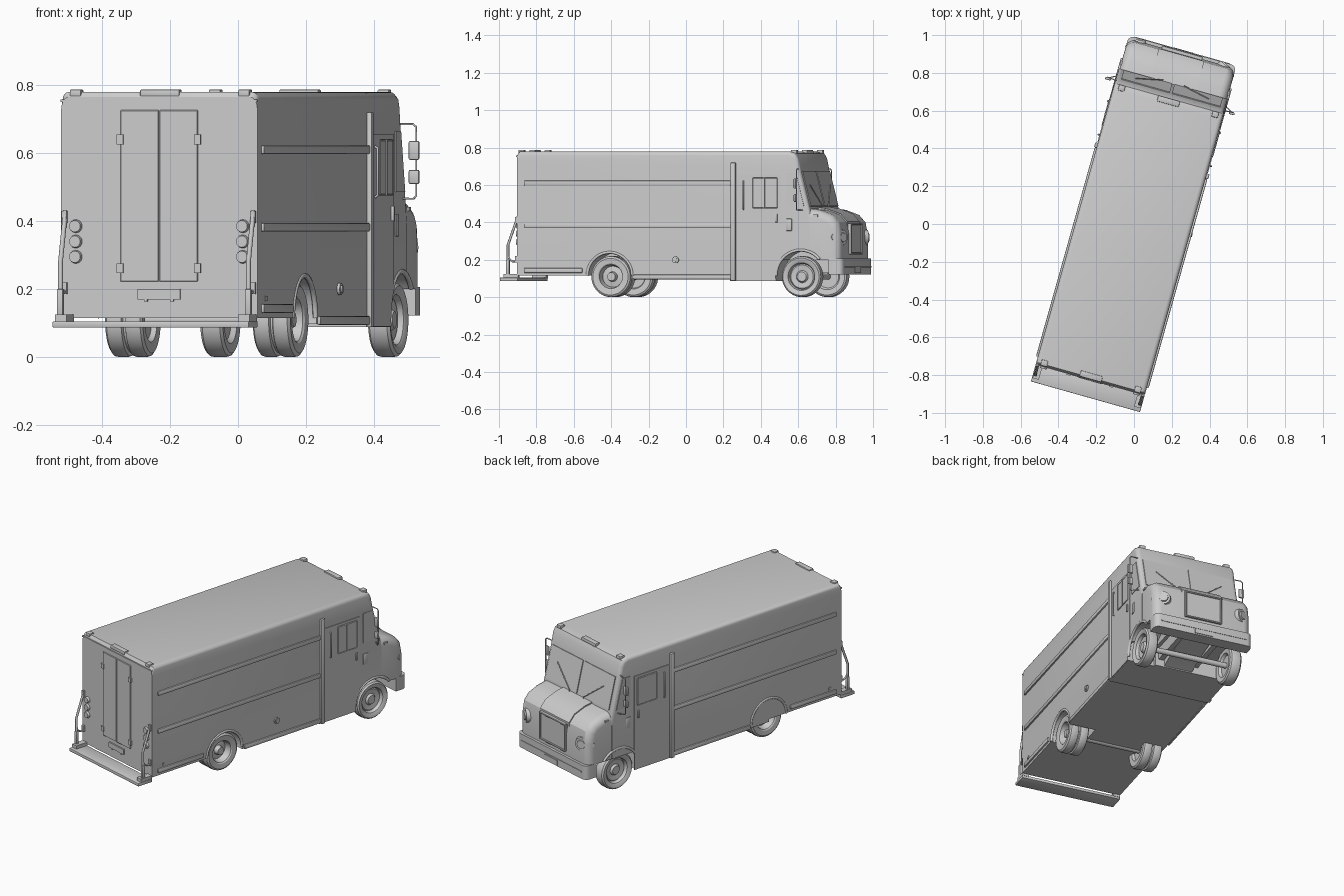
import bpy, bmesh, math
from mathutils import Matrix, Vector

if "Cube" in bpy.data.objects:
    bpy.data.objects.remove(bpy.data.objects["Cube"])

YAW = Matrix.Rotation(math.radians(-15.7), 4, 'Z')   # van stands at an angle to the axes
col = bpy.context.collection


def finish(bm, name, mir=False):
    if mir:   # copy to the other side of the van
        d = bmesh.ops.duplicate(bm, geom=bm.verts[:] + bm.edges[:] + bm.faces[:])['geom']
        for v in d:
            if isinstance(v, bmesh.types.BMVert):
                v.co.x *= -1
    bmesh.ops.recalc_face_normals(bm, faces=bm.faces)
    me = bpy.data.meshes.new(name)
    bm.to_mesh(me)
    bm.free()
    ob = bpy.data.objects.new(name, me)
    col.objects.link(ob)
    return ob


def prism(name, pts, x0, x1, pick=None, w=0.0, mir=False, seg=4):
    """(y, z) side profile extruded across the van; edges chosen by pick are rounded"""
    bm = bmesh.new()
    f = bm.faces.new([bm.verts.new((x0, y, z)) for y, z in pts])
    e = bmesh.ops.extrude_face_region(bm, geom=[f])['geom']
    for v in e:
        if isinstance(v, bmesh.types.BMVert):
            v.co.x = x1
    bmesh.ops.recalc_face_normals(bm, faces=bm.faces)
    if pick:
        es = [d for d in bm.edges if pick(d.verts[0].co, d.verts[1].co)]
        bmesh.ops.bevel(bm, geom=es, offset=w, segments=seg, profile=0.5, affect='EDGES')
    return finish(bm, name, mir)


def box(name, x0, x1, y0, y1, z0, z1, mir=False, w=0.0, pick=lambda a, b: True, seg=2):
    return prism(name, [(y0, z0), (y1, z0), (y1, z1), (y0, z1)], x0, x1,
                 pick if w else None, w, mir, seg)


def cyl(name, p, axis, r, depth, mir=False, r2=None, seg=24):
    bm = bmesh.new()
    m = Matrix.Translation(p) @ Vector(axis).to_track_quat('Z', 'Y').to_matrix().to_4x4()
    bmesh.ops.create_cone(bm, cap_ends=True, segments=seg, radius1=r,
                          radius2=r if r2 is None else r2, depth=depth, matrix=m)
    return finish(bm, name, mir)


def lathe(name, prof, y, z):
    """(radius, x) profile spun about a crosswise axle"""
    bm = bmesh.new()
    vs = [bm.verts.new((x, y, z + r)) for r, x in prof]
    es = [bm.edges.new(p) for p in zip(vs, vs[1:])]
    bmesh.ops.spin(bm, geom=vs + es, cent=(0, y, z), axis=(1, 0, 0),
                   angle=math.tau, steps=40, use_merge=True)
    bmesh.ops.remove_doubles(bm, verts=bm.verts, dist=1e-5)
    return finish(bm, name, True)


def tube(name, pts, r, mir=True):
    for s in ((1, -1) if mir else (1,)):
        cu = bpy.data.curves.new(name, 'CURVE')
        cu.dimensions, cu.bevel_depth, cu.bevel_resolution = '3D', r, 2
        cu.use_fill_caps = True
        sp = cu.splines.new('POLY')
        sp.points.add(len(pts) - 1)
        for q, (x, y, z) in zip(sp.points, pts):
            q.co = (s * x, y, z, 1)
        col.objects.link(bpy.data.objects.new(name, cu))


def cut(ob, cutter):
    m = ob.modifiers.new('cut', 'BOOLEAN')
    m.operation, m.solver, m.object = 'DIFFERENCE', 'EXACT', cutter
    bpy.context.view_layer.objects.active = ob
    bpy.ops.object.modifier_apply(modifier=m.name)


# main body: cargo box and cab in one side profile
body = prism('body', [(-.855, .115), (-.855, .765), (-.845, .78), (.655, .78), (.69, .768),
                      (.705, .74), (.717, .68), (.77, .47), (.77, .2), (.6, .2), (.6, .088),
                      (.33, .088), (.33, .098), (-.34, .098), (-.34, .115)], -.3, .3,
             lambda a, b: abs(a.x - b.x) < .01 and min(a.z, b.z) > .46, .022)
# hood with rounded shoulders, and raised centre panel
hood = prism('hood', [(.74, .2), (.74, .478), (.82, .466), (.89, .44), (.925, .40), (.938, .33),
                      (.938, .2)], -.296, .296,
             lambda a, b: abs(a.x - b.x) < .01 and min(a.y, b.y) > .739
             and max(a.z, b.z) > .25 and max(a.y, b.y) > .75, .045, seg=5)
prism('hood_panel', [(.765, .46), (.765, .482), (.82, .473), (.893, .446), (.93, .404), (.93, .38)],
      -.125, .125)
# side doors
door = box('side_door', .298, .304, .365, .612, .09, .655, True)
# wheel arches
for y, r, parts in ((-.34, .125, [body]), (.72, .137, [body, hood, door])):
    c = cyl('arch_cutter', (.25, y, .115), (1, 0, 0), r, .22, True, seg=48)
    c.hide_render = True
    for p in parts:
        cut(p, c)
    bpy.data.objects.remove(c)
    arc = [math.radians(a) for a in range(0, 181, 10)]
    tube('arch_lip', [(.297, y + r * math.cos(a), .115 + r * math.sin(a)) for a in arc
                      if y < 0 or math.cos(a) < .8], .008)

# wheels and axles
lathe('front_wheel', [(0, .276), (.025, .276), (.033, .264), (.062, .268), (.068, .262), (.074, .282),
                      (.08, .286), (.1, .29), (.108, .282), (.11, .27), (.11, .24), (.107, .229),
                      (.098, .222), (.07, .225), (.06, .24), (0, .24)], .72, .11)
lathe('rear_dual_wheel', [(0, .268), (.022, .268), (.027, .24), (.056, .235), (.064, .275), (.07, .28),
                          (.098, .283), (.108, .276), (.11, .266), (.11, .242), (.107, .232), (.098, .228),
                          (.098, .222), (.107, .219), (.11, .21), (.11, .184), (.107, .174), (.098, .168),
                          (.066, .17), (.06, .185), (0, .185)], -.34, .11)
cyl('front_axle', (0, .72, .11), (1, 0, 0), .016, .48)
cyl('rear_axle', (0, -.34, .11), (1, 0, 0), .02, .38)
box('frame_rail', .09, .12, .58, .9, .13, .2, True)
prism('engine_pan', [(.6, .095), (.72, .13), (.86, .15), (.88, .21), (.6, .21)], -.085, .085)

# windshield halves, quarter windows, door windows
prism('windshield', [(.712, .672), (.7235, .674), (.7705, .488), (.76, .484)], .006, .272, mir=True)
prism('quarter_window', [(.64, .485), (.64, .665), (.695, .665), (.74, .485)], .297, .303, mir=True)
box('door_window', .302, .307, .455, .595, .475, .64, True, .004, seg=1)
box('door_window_frame', .302, .309, .518, .524, .475, .64, True)
tube('wiper', [(.06, .776, .482), (.06, .775, .49), (.2, .745, .6)], .003)
tube('door_grab_bar', [(.303, .405, .47), (.312, .405, .475), (.312, .405, .615), (.303, .405, .62)], .004)
box('door_handle', .303, .313, .582, .594, .4, .445, True, .003)
box('side_vent', .298, .304, .64, .672, .355, .42, True, .003)

# door post and side rub rails
box('door_post', .297, .314, .335, .362, .088, .72, True, .004)
for y0, y1, z in ((-.815, .335, .61), (-.815, .335, .382), (-.815, -.49, .143), (-.205, .335, .108)):
    box('rub_rail', .297, .31, y0, y1, z - .013, z + .013, True, .005)
cyl('fuel_cap', (.302, .027, .2), (1, 0, 0), .018, .012)
cyl('fuel_cap_centre', (.307, .027, .2), (1, 0, 0), .011, .012)
box('rear_side_marker', .299, .304, -.78, -.762, .165, .18, True)

# roof marker lights and rear roof lip
for y, e in ((.675, 1), (-.838, -1)):
    box('roof_light_bar', -.06, .06, y - .016, y + .016, .765, .787, w=.004)
    box('roof_corner_light', .24, .275, y - .016, y + .016, .765, .787, True, .004)
box('rear_roof_lip', -.3, .3, -.859, -.85, .75, .758)

# rear doors, hinges, plate, lamps
box('rear_door', .001, .118, -.86, -.85, .222, .726, True, .002, seg=1)
for z in (.262, .64):
    box('rear_hinge', .108, .128, -.865, -.855, z - .014, z + .014, True)
box('rear_plate', -.065, .065, -.863, -.85, .17, .2)
box('plate_bolts', .035, .045, -.863, -.85, .164, .172, True)
for z in (.385, .34, .295):
    cyl('tail_lamp', (.255, -.86, z), (0, -1, 0), .02, .016, True, .017)

# rear step bumper with grab poles
box('rear_step', -.3, .3, -.95, -.852, .087, .105, w=.003)
box('rear_step_bracket', .262, .297, -.93, -.85, .1, .125, True)
tube('rear_grab_pole', [(.287, -.908, .11), (.287, -.908, .28), (.287, -.866, .395), (.287, -.856, .43)], .007)
tube('rear_pole_brace', [(.287, -.908, .225), (.287, -.898, .2), (.287, -.88, .19), (.287, -.852, .195)], .005)
box('pole_sleeve', .278, .296, -.917, -.899, .12, .2, True, .003)
for z in (.2, .41):
    box('pole_foot', .28, .296, -.866, -.85, z - .015, z + .02, True)

# front bumper, grille, plate
box('front_bumper', -.296, .296, .875, .953, .122, .206, w=.03, seg=4,
    pick=lambda a, b: abs(a.z - b.z) > .01 and a.y > .95)
box('bumper_top_ridge', -.26, .26, .9, .956, .16, .168)
box('front_plate', -.055, .055, .95, .957, .13, .158)
box('grille_panel', -.105, .105, .93, .943, .235, .39)
for x0, x1, z0, z1 in ((-.11, .11, .386, .395), (-.11, .11, .229, .238),
                       (-.112, -.103, .229, .395), (.103, .112, .229, .395)):
    box('grille_frame', x0, x1, .93, .95, z0, z1, w=.002, seg=1)

# headlights, each with an indicator
n = (.45, .9, 0)
cyl('headlight_housing', (.238, .925, .32), n, .046, .03, True, .04)
cyl('headlight_lens', (.241, .937, .32), n, .031, .02, True, .024)
cyl('indicator_lens', (.28, .905, .322), (.85, .5, 0), .026, .022, True, .02)
box('fender_marker', .29, .3, .79, .815, .43, .442, True)

# mirrors on tube frames
tube('mirror_frame', [(.285, .705, .685), (.335, .71, .685), (.345, .71, .677), (.345, .71, .475),
                      (.337, .71, .466), (.29, .735, .466)], .003)
for z, h in ((.608, .028), (.53, .021)):
    box('mirror', .324, .356, .697, .71, z - h, z + h, True, .005)

# turn the whole van and shade
for o in col.objects:
    o.data.transform(YAW)
    o.select_set(o.type == 'MESH')
bpy.context.view_layer.objects.active = body
bpy.ops.object.shade_smooth_by_angle(angle=math.radians(30))
